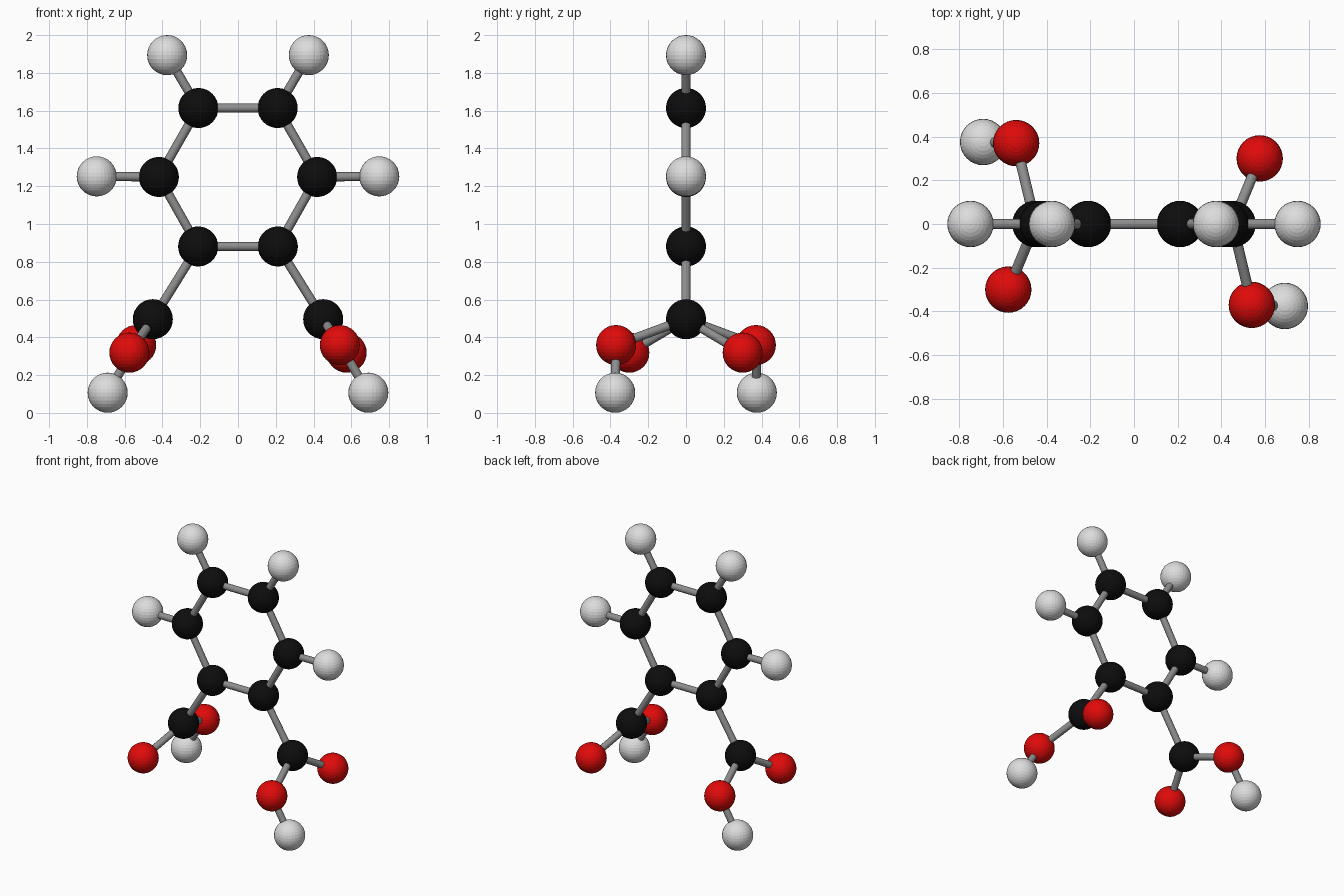
import bpy
from mathutils import Vector

if "Cube" in bpy.data.objects:
    bpy.data.objects.remove(bpy.data.objects["Cube"])

ATOM_R, BOND_R = 0.106, 0.024


def material(name, rgb):
    m = bpy.data.materials.new(name)
    m.diffuse_color = (*rgb, 1)
    m.use_nodes = True
    m.node_tree.nodes["Principled BSDF"].inputs["Base Color"].default_value = m.diffuse_color
    return m


MATS = {
    "carbon": material("black", (0.004, 0.004, 0.004)),
    "hydrogen": material("light grey", (0.72, 0.72, 0.72)),
    "oxygen": material("red", (0.75, 0.003, 0.003)),
    "bond": material("mid grey", (0.27, 0.27, 0.27)),
}

# One half of the molecule: name -> (element, position)
HALF = {
    "ring_top": ("carbon", (0.210, 0, 1.614)),
    "ring_middle": ("carbon", (0.419, 0, 1.249)),
    "ring_bottom": ("carbon", (0.211, 0, 0.881)),
    "acid": ("carbon", (0.451, 0, 0.496)),
    "double": ("oxygen", (0.575, 0.300, 0.319)),
    "hydroxyl": ("oxygen", (0.539, -0.370, 0.359)),
    "tip": ("hydrogen", (0.690, -0.375, 0.107)),
    "top": ("hydrogen", (0.375, 0, 1.894)),
    "side": ("hydrogen", (0.748, 0, 1.252)),
}
BONDS = [("ring_top", "ring_middle"), ("ring_middle", "ring_bottom"),
         ("ring_bottom", "acid"), ("acid", "double"), ("acid", "hydroxyl"),
         ("hydroxyl", "tip"), ("ring_top", "top"), ("ring_middle", "side")]


def finish(name, mat):
    ob = bpy.context.object
    ob.name = name
    ob.data.materials.append(MATS[mat])
    return ob


def add_atom(name, element, pos):
    bpy.ops.mesh.primitive_uv_sphere_add(segments=32, ring_count=16,
                                         radius=ATOM_R, location=pos)
    finish(name, element)


def add_bond(name, a, b):
    d = b - a
    bpy.ops.mesh.primitive_cylinder_add(vertices=16, radius=BOND_R,
                                        depth=d.length, location=(a + b) / 2)
    ob = finish(name, "bond")
    ob.rotation_euler = d.to_track_quat('Z', 'Y').to_euler()
    bpy.ops.object.shade_smooth_by_angle()


# Both halves: the left one is the right one turned half way about z
pos = {}
for side, s in (("right", 1), ("left", -1)):
    for key, (element, (x, y, z)) in HALF.items():
        p = pos[side, key] = Vector((s * x, s * y, z))
        add_atom(f"{element}_{key}_{side}", element, p)
    for a, b in BONDS:
        add_bond(f"bond_{a}_{b}_{side}", pos[side, a], pos[side, b])

# Bonds that close the ring across the middle
for key in ("ring_top", "ring_bottom"):
    add_bond(f"bond_{key}_cross", pos["left", key], pos["right", key])
